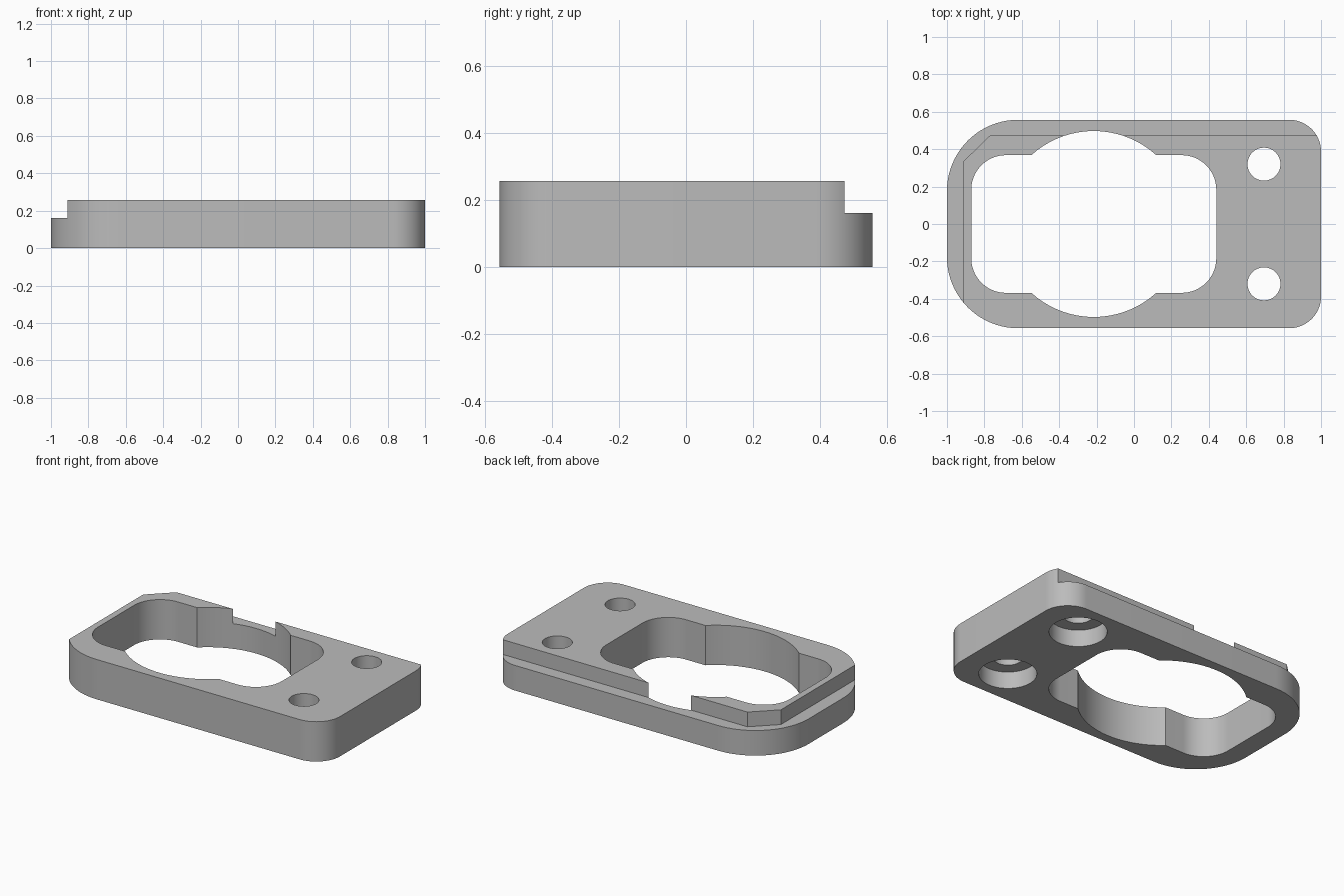
import bpy, bmesh
from math import sin, cos, pi, radians

old = bpy.data.objects.get("Cube")
if old:
    bpy.data.objects.remove(old, do_unlink=True)

HEIGHT, HALF_Y = 0.257, 0.557

grey = bpy.data.materials.new("plain_grey")
grey.use_nodes = True
colour = (0.5, 0.5, 0.5, 1)
grey.diffuse_color = colour
grey.node_tree.nodes["Principled BSDF"].inputs["Base Color"].default_value = colour


def arc(cx, cy, r, start, end, steps):
    angles = [start + (end - start) * i / steps for i in range(steps + 1)]
    return [(cx + r * cos(a), cy + r * sin(a)) for a in angles]


def circle(cx, cy, r):
    return arc(cx, cy, r, 0, 2 * pi, 96)[:-1]


def rounded(x0, x1, half_y, r_left, r_right):
    """Rounded rectangle, with its own radius at each end."""
    corners = [(x1, 1, -1, r_right), (x1, 1, 1, r_right),
               (x0, -1, 1, r_left), (x0, -1, -1, r_left)]
    points = []
    for i, (x, sx, sy, r) in enumerate(corners):
        start = (i - 1) * pi / 2
        points += arc(x - sx * r, sy * (half_y - r), r, start, start + pi / 2, 20)
    return points


def prism(name, outline, z0, z1):
    bm = bmesh.new()
    base = bm.faces.new([bm.verts.new((x, y, z0)) for x, y in outline])
    top = bmesh.ops.extrude_face_region(bm, geom=[base])["geom"]
    bmesh.ops.translate(bm, vec=(0, 0, z1 - z0),
                        verts=[v for v in top if isinstance(v, bmesh.types.BMVert)])
    bmesh.ops.recalc_face_normals(bm, faces=bm.faces)
    mesh = bpy.data.meshes.new(name)
    bm.to_mesh(mesh)
    bm.free()
    mesh.materials.append(grey)
    obj = bpy.data.objects.new(name, mesh)
    bpy.context.collection.objects.link(obj)
    return obj


# Plate with large corners on the right end and small ones on the left
plate = prism("mounting_plate", rounded(-1, 1, HALF_Y, 0.38, 0.17), 0, HEIGHT)

# Lowered ledge along the back and the right end
ledge = [(-1.2, -1), (-0.912, -1), (-0.912, 0.335), (-0.77, 0.473),
         (1.2, 0.473), (1.2, 1), (-1.2, 1)]
cutters = [
    prism("ledge_cutter", ledge, 0.162, 0.5),
    prism("window_cutter", rounded(-0.87, 0.44, 0.368, 0.185, 0.185), -0.2, 0.5),
    prism("bore_cutter", circle(-0.215, 0, 0.497), -0.2, 0.5),
]

# Screw holes with wide recesses underneath
for side, y in (("back", 0.32), ("front", -0.32)):
    cutters.append(prism(side + "_screw_cutter", circle(0.695, y, 0.088), -0.2, 0.5))
    cutters.append(prism(side + "_recess_cutter", circle(0.695, y, 0.17), -0.2, 0.11))

bpy.context.view_layer.objects.active = plate
for cutter in cutters:
    mod = plate.modifiers.new(cutter.name, "BOOLEAN")
    mod.operation, mod.solver, mod.object = "DIFFERENCE", "EXACT", cutter
    bpy.ops.object.modifier_apply(modifier=mod.name)
    bpy.data.objects.remove(cutter, do_unlink=True)

# Smooth curved walls, sharp rims
bpy.ops.object.select_all(action="DESELECT")
plate.select_set(True)
bpy.ops.object.shade_smooth_by_angle(angle=radians(25))
